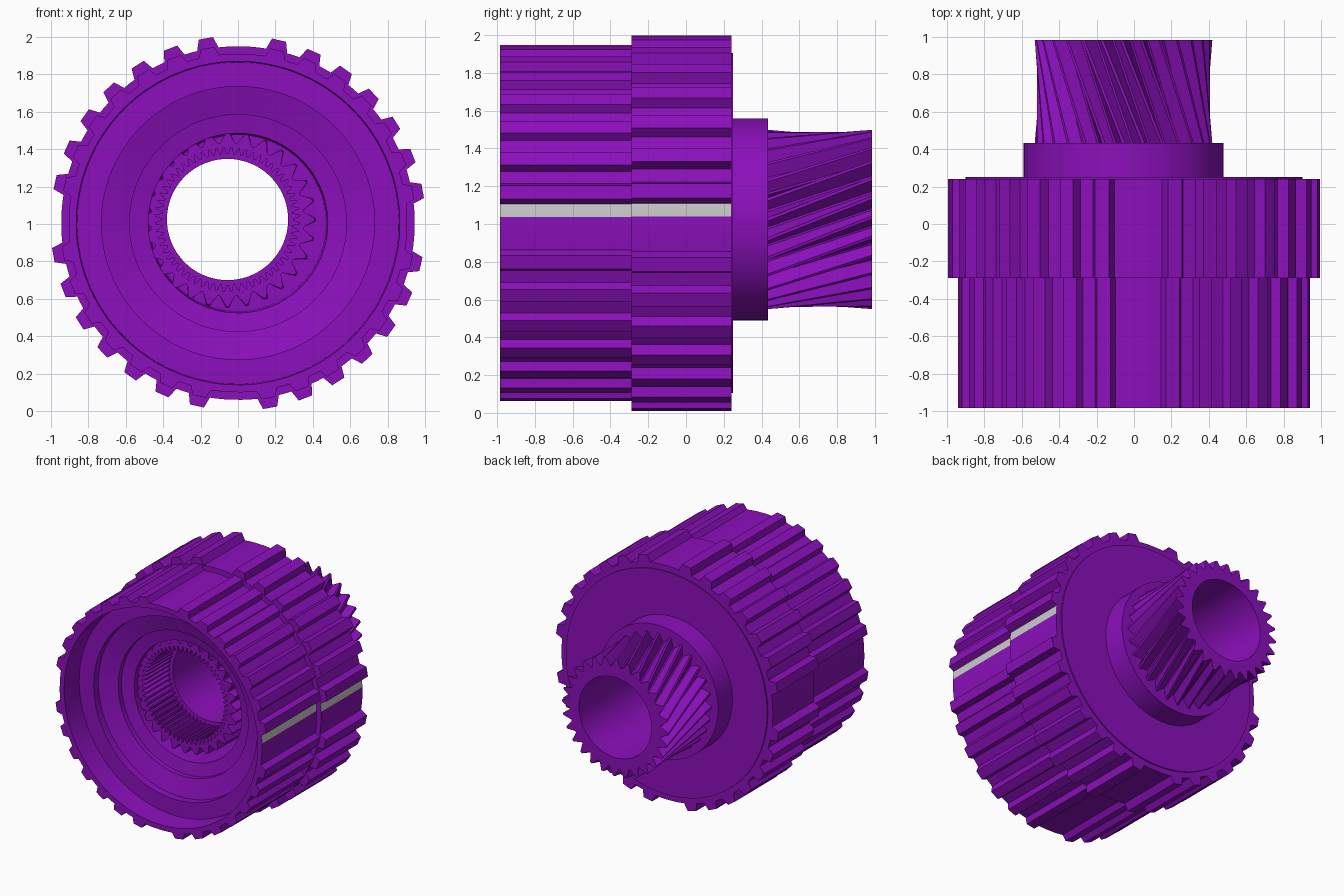
import bpy, bmesh
from math import sin, cos, radians, pi

if "Cube" in bpy.data.objects:
    bpy.data.objects.remove(bpy.data.objects["Cube"])

purple = bpy.data.materials.new("purple")
purple.diffuse_color = (0.26, 0.005, 0.50, 1)
purple.use_nodes = True
purple.node_tree.nodes["Principled BSDF"].inputs["Base Color"].default_value = purple.diffuse_color
grey = bpy.data.materials.new("light_grey")
grey.diffuse_color = (0.7, 0.7, 0.7, 1)
grey.use_nodes = True
grey.node_tree.nodes["Principled BSDF"].inputs["Base Color"].default_value = grey.diffuse_color

DRUM_AXIS = (0.0, 1.005)
GEAR_AXIS = (-0.056, 1.024)


def loft(name, axis, angles, rings, closed=False, is_grey=None):
    """Join rings around the y axis; angles = [(degrees, tooth weight 0..1)],
    rings = [(y, root radius, tip radius, twist in degrees)]."""
    bm = bmesh.new()
    loops = []
    for y, root, tip, twist in rings:
        loop = []
        for a, w in angles:
            t, r = radians(a + twist), root + (tip - root) * w
            loop.append(bm.verts.new((axis[0] + r * cos(t), y, axis[1] + r * sin(t))))
        loops.append(loop)
    n, m = len(angles), len(loops)
    for k in range(m if closed else m - 1):
        a, b = loops[k], loops[(k + 1) % m]
        for i in range(n):
            j = (i + 1) % n
            face = bm.faces.new((a[i], a[j], b[j], b[i]))
            if is_grey and is_grey(k, angles[i][0]):
                face.material_index = 1
    bmesh.ops.recalc_face_normals(bm, faces=bm.faces)
    mesh = bpy.data.meshes.new(name)
    bm.to_mesh(mesh)
    bm.free()
    mesh.materials.append(purple)
    mesh.materials.append(grey)
    obj = bpy.data.objects.new(name, mesh)
    bpy.context.collection.objects.link(obj)
    bpy.ops.object.select_all(action='DESELECT')
    obj.select_set(True)
    bpy.context.view_layer.objects.active = obj
    bpy.ops.object.shade_smooth_by_angle(angle=radians(12))
    return obj


def teeth(count, base, tip, phase=0.0, skip=lambda i: False):
    """Trapezoid tooth outline: base and tip are half widths in degrees."""
    pitch, out = 360 / count, []
    for i in range(count):
        c, w = phase + i * pitch, 0 if skip(i) else 1
        out += [(c - base, 0), (c - tip, w), (c + tip, w), (c + base, 0)]
        if pitch - 2 * base > 3:
            out.append((c + pitch / 2, 0))
    return out


def circle(y, r, twist=0):
    return (y, r, r, twist)


# Splined drum: 32 tooth places, every eighth left out, one plain grey strip
drum_outline = teeth(32, 3.5, 2.2, -1.4, lambda i: i % 8 == 0)
loft("splined_drum", DRUM_AXIS, drum_outline, [
    (-0.985, 0.905, 0.95, 0),
    (-0.288, 0.905, 0.95, 0),
    (-0.288, 0.945, 1.003, 0),
    (0.24, 0.945, 1.003, 0),
    circle(0.24, 0.90),
    circle(0.25, 0.90),
    circle(0.25, 0.47),
    circle(-0.64, 0.48),
    circle(-0.66, 0.58),
    circle(-0.70, 0.58),
    circle(-0.74, 0.73),
    circle(-0.80, 0.73),
    circle(-0.80, 0.86),
    circle(-0.985, 0.865),
], closed=True, is_grey=lambda k, a: k in (0, 2) and 1.9 < a < 6)

# Round boss behind the drum
ring = [(i * 360 / 96, 0) for i in range(96)]
loft("boss", GEAR_AXIS, ring, [
    circle(0.2, 0.39), circle(0.2, 0.534), circle(0.433, 0.534), circle(0.433, 0.39),
], closed=True)

# Helical gear, with its front end showing inside the drum
loft("helical_gear", GEAR_AXIS, teeth(28, 5.6, 1.0), [
    circle(-0.60, 0.40),
    (-0.60, 0.41, 0.465, 0),
    (0.43, 0.41, 0.475, 0),
    (0.985, 0.41, 0.475, 27),
    circle(0.985, 0.324, 27),
])

# Bore: fine internal splines at the front, plain tube behind
loft("splined_bore", GEAR_AXIS, teeth(60, 2.5, 1.0), [
    circle(-0.60, 0.40),
    (-0.60, 0.385, 0.35, 0),
    (-0.29, 0.385, 0.35, 0),
    circle(-0.29, 0.324),
    circle(0.985, 0.324),
])
